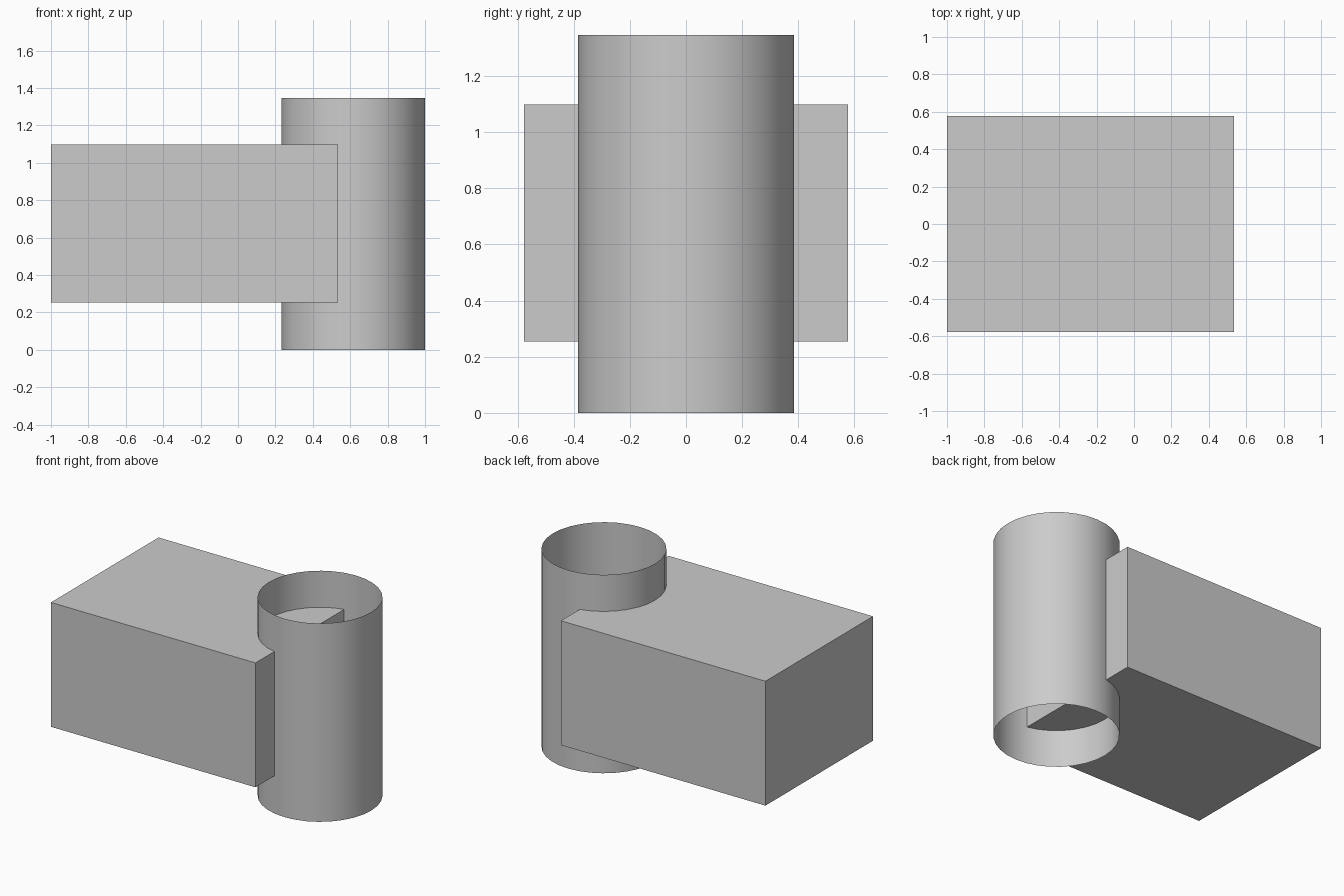
import bpy
import math

if "Cube" in bpy.data.objects:
    bpy.data.objects.remove(bpy.data.objects["Cube"])

# Solid block
X0, X1 = -1.0, 0.535
Z0, Z1 = 0.254, 1.098
bpy.ops.mesh.primitive_cube_add(size=1, location=((X0 + X1) / 2, 0, (Z0 + Z1) / 2))
block = bpy.context.object
block.name = "block"
block.scale = (X1 - X0, 1.153, Z1 - Z0)
bpy.ops.object.transform_apply(location=False, rotation=False, scale=True)

# Open-ended, thin-walled tube that the block runs into
RADIUS, HEIGHT = 0.384, 1.346
bpy.ops.mesh.primitive_cylinder_add(vertices=32, radius=RADIUS, depth=HEIGHT,
                                    end_fill_type='NOTHING',
                                    location=(1 - RADIUS, 0, HEIGHT / 2))
tube = bpy.context.object
tube.name = "open_tube"
bpy.ops.object.shade_smooth_by_angle(angle=math.radians(30))
